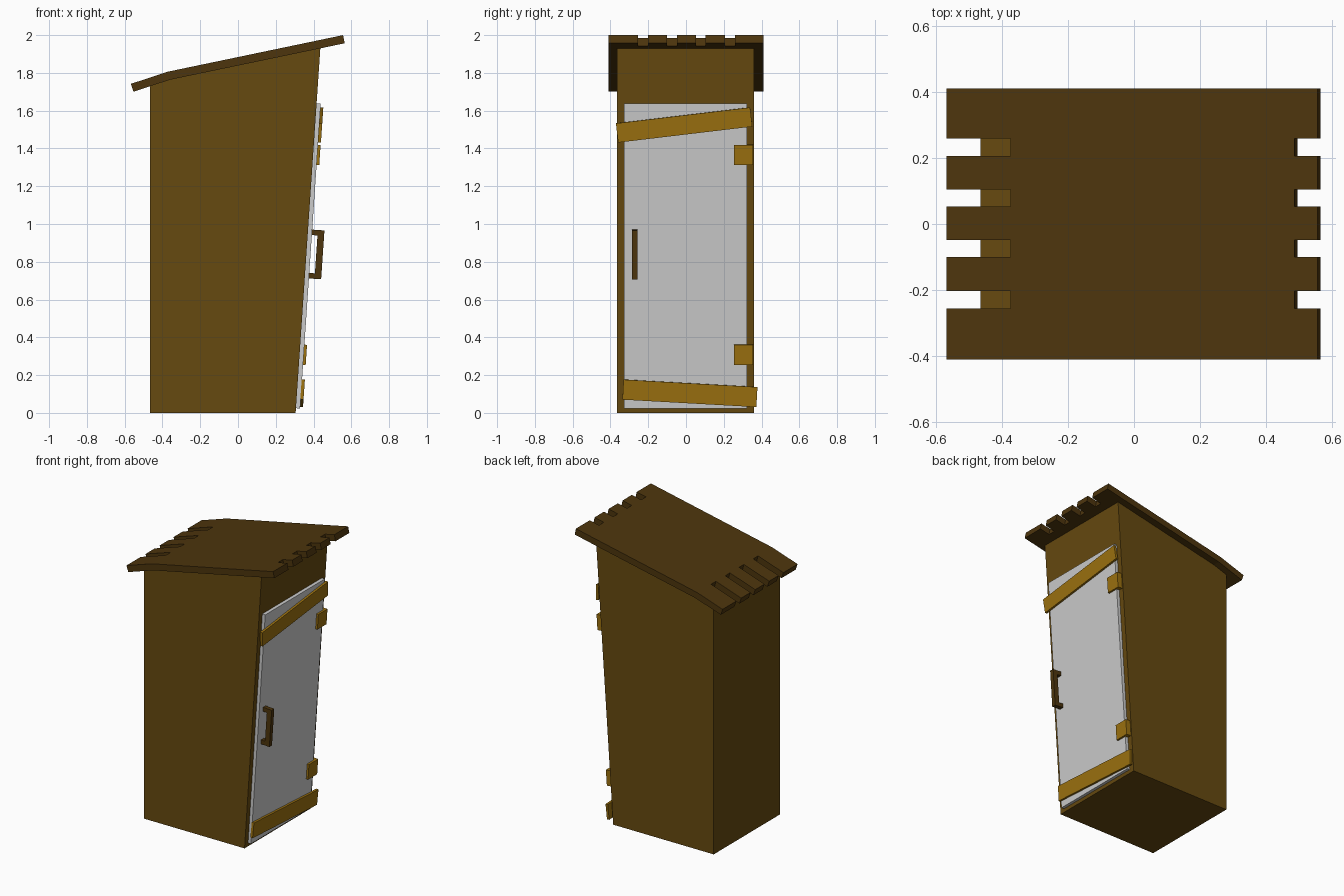
import bpy, bmesh
from math import atan, radians
from mathutils import Matrix

if "Cube" in bpy.data.objects:
    bpy.data.objects.remove(bpy.data.objects["Cube"])


def material(name, color):
    m = bpy.data.materials.new(name)
    m.diffuse_color = (*color, 1)
    m.use_nodes = True
    m.node_tree.nodes["Principled BSDF"].inputs["Base Color"].default_value = m.diffuse_color
    return m


WALL = material("wall_wood", (0.133, 0.067, 0.005))
DARK = material("dark_wood", (0.075, 0.036, 0.004))
LIGHT = material("light_wood", (0.33, 0.165, 0.005))


def finish(bm, name, mat=None, matrix=None):
    bmesh.ops.recalc_face_normals(bm, faces=bm.faces)
    me = bpy.data.meshes.new(name)
    bm.to_mesh(me)
    bm.free()
    ob = bpy.data.objects.new(name, me)
    bpy.context.collection.objects.link(ob)
    if mat:
        me.materials.append(mat)
    if matrix:
        ob.matrix_world = matrix
    return ob


def prism(name, profile, y0, y1, mat=None, matrix=None):
    """Extrude an x-z profile from y0 to y1."""
    bm = bmesh.new()
    face = bm.faces.new([bm.verts.new((x, y0, z)) for x, z in profile])
    new = bmesh.ops.extrude_face_region(bm, geom=[face])["geom"]
    verts = [v for v in new if isinstance(v, bmesh.types.BMVert)]
    bmesh.ops.translate(bm, verts=verts, vec=(0, y1 - y0, 0))
    return finish(bm, name, mat, matrix)


# Cabin with a leaning door wall
prism("cabin", [(-0.465, 0), (0.305, 0), (0.436, 1.932), (-0.36, 1.764), (-0.465, 1.73)],
      -0.364, 0.361, WALL)

# Door-wall frame: local x points outward, local z runs up the lean
LEAN = Matrix.Translation((0.305, 0, 0)) @ Matrix.Rotation(atan(0.131 / 1.932), 4, 'Y')


def slab(name, y, z, length, height, w0, w1, mat=None, tilt=0):
    """Board lying on the door wall, centred at (y, z)."""
    h = height / 2
    return prism(name, [(w0, -h), (w1, -h), (w1, h), (w0, h)], -length / 2, length / 2, mat,
                 LEAN @ Matrix.Translation((0, y, z)) @ Matrix.Rotation(radians(tilt), 4, 'X'))


slab("door", -0.002, 0.834, 0.652, 1.618, -0.005, 0.022)
slab("upper_plank", -0.01, 1.53, 0.715, 0.102, 0.02, 0.037, LIGHT, 6.8)
slab("lower_plank", 0.021, 0.106, 0.71, 0.106, 0.02, 0.037, LIGHT, -3.2)
for name, z in (("upper_hinge", 1.37), ("lower_hinge", 0.31)):
    slab(name, 0.304, z, 0.1, 0.107, 0.0, 0.036, LIGHT)

# Bracket-shaped handle
prism("handle", [(0.02, 0.715), (0.087, 0.715), (0.087, 0.974), (0.02, 0.974),
                 (0.02, 0.945), (0.052, 0.945), (0.052, 0.744), (0.02, 0.744)],
      -0.286, -0.257, DARK, LEAN)

# Bent roof sheet, slotted at both ends, then thickened
line = [(-0.567, 1.742), (-0.373, 1.806), (0.485, 1.985), (0.556, 2.0)]
ys = [-0.41, -0.255, -0.202, -0.1, -0.048, 0.053, 0.104, 0.206, 0.259, 0.41]
bm = bmesh.new()
grid = [[bm.verts.new((x, y, z)) for y in ys] for x, z in line]
for i in range(len(line) - 1):
    for j in range(len(ys) - 1):
        if i == 1 or j % 2 == 0:
            bm.faces.new((grid[i][j], grid[i + 1][j], grid[i + 1][j + 1], grid[i][j + 1]))
bm.normal_update()
if sum(f.normal.z for f in bm.faces) < 0:
    bmesh.ops.reverse_faces(bm, faces=bm.faces)
me = bpy.data.meshes.new("roof")
bm.to_mesh(me)
bm.free()
roof = bpy.data.objects.new("roof", me)
bpy.context.collection.objects.link(roof)
me.materials.append(DARK)
mod = roof.modifiers.new("thickness", 'SOLIDIFY')
mod.thickness = 0.044
mod.offset = -1
mod.use_even_offset = True
